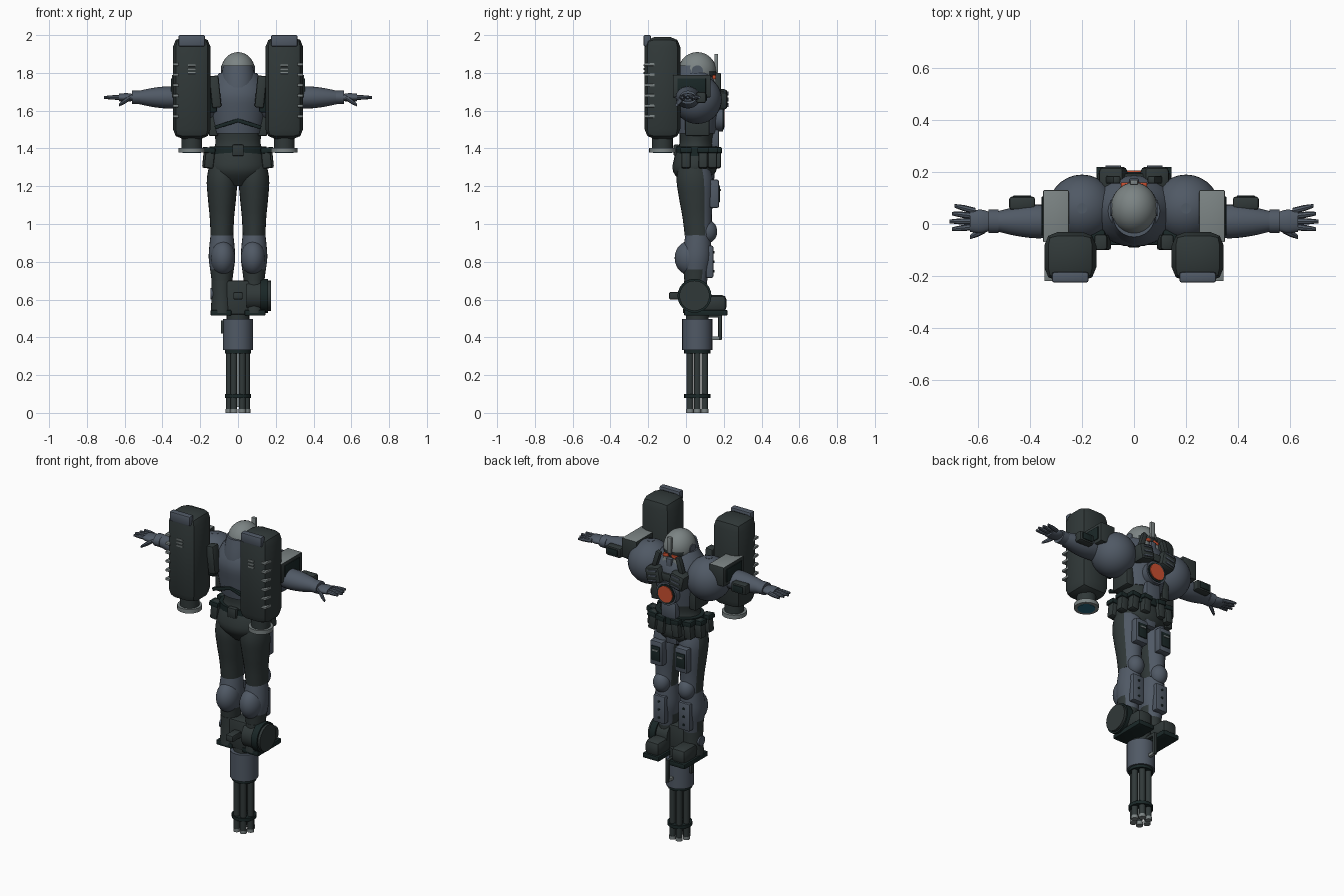
import bpy, bmesh, math
from mathutils import Vector, Matrix
from mathutils.geometry import interpolate_bezier

cube = bpy.data.objects.get("Cube")
if cube:
    bpy.data.objects.remove(cube, do_unlink=True)

OUT, FORWARD, UP = Vector((1, 0, 0)), Vector((0, 1, 0)), Vector((0, 0, 1))


def material(name, red, green, blue):
    made = bpy.data.materials.new(name)
    made.use_nodes = True
    colour = (red, green, blue, 1)
    made.diffuse_color = colour
    made.node_tree.nodes["Principled BSDF"].inputs["Base Color"].default_value = colour
    return made


DARK = material("dark green grey", .03, .04, .04)
SLATE = material("slate blue", .08, .1, .13)
LIGHT = material("light grey", .2, .23, .23)
BLACK = material("near black", .01, .02, .02)
ORANGE = material("glowing orange", .6, .08, .03)
BLUE = material("thruster blue", .02, .14, .22)


def finish(name, shape, materials, pair=False, rule=None):
    """Make an object, or a mirrored left and right pair, with faces coloured by a rule."""
    for side, prefix in ((1, "left_"), (-1, "right_")) if pair else ((1, ""),):
        copy = shape.copy()
        bmesh.ops.scale(copy, vec=(side, 1, 1), verts=copy.verts)
        bmesh.ops.recalc_face_normals(copy, faces=copy.faces)
        if rule:
            for face in copy.faces:
                face.material_index = int(rule(face.calc_center_median(), face.normal))
        mesh = bpy.data.meshes.new(prefix + name)
        copy.to_mesh(mesh)
        copy.free()
        part = bpy.data.objects.new(prefix + name, mesh)
        bpy.context.collection.objects.link(part)
        for entry in materials if isinstance(materials, list) else [materials]:
            mesh.materials.append(entry)
        bpy.ops.object.select_all(action='DESELECT')
        part.select_set(True)
        bpy.context.view_layer.objects.active = part
        bpy.ops.object.shade_smooth_by_angle(angle=math.radians(35))
    shape.free()


def box(name, centre, size, materials, tilt=0, soft=.2, **options):
    """Box with chamfered edges, tilted about the depth axis."""
    shape = bmesh.new()
    bmesh.ops.create_cube(shape, size=1)
    bmesh.ops.scale(shape, vec=size, verts=shape.verts)
    bmesh.ops.bevel(shape, geom=shape.edges[:], offset=min(size) * soft, segments=2,
                    profile=.5, affect='EDGES')
    shape.transform(Matrix.Translation(centre) @ Matrix.Rotation(tilt, 4, 'Y'))
    finish(name, shape, materials, **options)


def rod(name, centre, direction, radius, length, materials, **options):
    shape = bmesh.new()
    bmesh.ops.create_cone(shape, cap_ends=True, segments=24, radius1=radius,
                          radius2=radius, depth=length)
    turn = direction.to_track_quat('Z', 'Y').to_matrix().to_4x4()
    shape.transform(Matrix.Translation(centre) @ turn)
    finish(name, shape, materials, **options)


def ball(name, centre, radii, materials, **options):
    shape = bmesh.new()
    bmesh.ops.create_uvsphere(shape, u_segments=28, v_segments=20, radius=1)
    shape.transform(Matrix.Translation(centre) @ Matrix.Diagonal((*radii, 1)))
    finish(name, shape, materials, **options)


def limb(name, start, end, radii, materials, depth=1, sides=24, **options):
    """Skin smooth rings whose radii are spaced evenly from start to end."""
    start, end = Vector(start), Vector(end)
    span = end - start
    wide, deep = (FORWARD, UP) if abs(span.x) > abs(span.z) else (OUT, FORWARD)
    knots = [Vector(pair) for pair in enumerate(radii)]
    profile = []
    for i, (a, b) in enumerate(zip(knots, knots[1:])):
        before, after = knots[max(i - 1, 0)], knots[min(i + 2, len(knots) - 1)]
        profile += interpolate_bezier(a, a + (b - before) / 6, b - (after - a) / 6, b, 5)[:-1]
    profile.append(knots[-1])
    shape = bmesh.new()
    loops = []
    for point in profile:
        middle = start + span * (point[0] / (len(knots) - 1))
        angles = [math.tau * i / sides for i in range(sides)]
        loops.append([shape.verts.new(middle + point[1] * (
            wide * math.cos(w) + deep * depth * math.sin(w))) for w in angles])
    for low, high in zip(loops, loops[1:]):
        for i in range(sides):
            shape.faces.new((low[i - 1], low[i], high[i], high[i - 1]))
    shape.faces.new(loops[0])
    shape.faces.new(loops[-1])
    finish(name, shape, materials, **options)


# Torso, waist and belt
limb("torso", (0, .05, 1.48), (0, .05, 1.8), (.13, .15, .16, .1), SLATE, depth=.85)
limb("waist", (0, .04, 1.2), (0, .06, 1.5), (.06, .15, .15, .12, .13), DARK, depth=.75)
limb("belt", (0, .06, 1.36), (0, .06, 1.41), (.15, .15), BLACK, depth=.75)
limb("upper_back_collar", (0, 0, 1.6), (0, .03, 1.84), (.07, .09, .09, .08), SLATE)
box("belt_buckle", (0, -.05, 1.39), (.06, .03, .06), DARK)
box("groin_guard", (0, .12, 1.3), (.08, .06, .14), SLATE)
box("abdomen_plate", (0, .15, 1.45), (.1, .05, .1), SLATE)
box("flank_plate", (.13, .06, 1.54), (.05, .13, .15), DARK, pair=True)
box("back_strap", (.12, -.07, 1.7), (.05, .06, .17), DARK, tilt=.1, pair=True)
box("back_trim", (.06, -.07, 1.53), (.13, .02, .02), BLACK, tilt=.3, pair=True)
for x, y in ((.15, 0), (.16, .09), (.05, .16), (.12, .14)):
    pouch = Vector((x, y, 1.35))
    box("belt_pouch", pouch, (.05, .05, .11), DARK, tilt=-.1, pair=True)
    box("pouch_flap", pouch + UP * .04, (.06, .06, .03), BLACK, tilt=-.1, pair=True)

# Head and face mask
head = Vector((0, .06, 1.81))
ball("helmet", head, (.09, .1, .1), [LIGHT, DARK],
     rule=lambda c, n: c.z < head.z - .03 or (c.z < head.z and n.y > .6))
limb("jaw", head - UP * .13, head, (.06, .08, .08), DARK)
box("face_snout", (0, .15, 1.73), (.04, .05, .08), SLATE)
box("forehead_crest", (0, .16, 1.85), (.03, .02, .1), LIGHT)
box("eye_slit", (.03, .15, 1.78), (.04, .02, .02), ORANGE, tilt=.2, pair=True)
box("cheek_plate", (.04, .14, 1.73), (.03, .04, .08), LIGHT, tilt=-.2, pair=True)
rod("ear_disc", head + OUT * .08, OUT, .03, .02, SLATE, pair=True)

# Chest reactor and vented chest panels
chest = Vector((0, .17, 1.56))
rod("reactor_ring", chest, FORWARD, .07, .05, SLATE)
rod("reactor_bezel", chest, FORWARD, .06, .06, BLACK)
rod("reactor_core", chest, FORWARD, .05, .07, ORANGE)
panel = chest + OUT * .08 + UP * .1
box("upper_chest_bar", chest + UP * .1, (.2, .05, .05), DARK)
box("chest_panel", panel, (.1, .1, .1), DARK, tilt=.2, pair=True)
box("collar_post", panel + UP * .09, (.03, .03, .1), DARK, tilt=-.3, pair=True)
for level in (-1, 0, 1):
    box("chest_vent", panel + FORWARD * .05 + UP * level * .03, (.06, .01, .01), SLATE,
        tilt=.2, pair=True)

# Shoulders and arms
shoulder = Vector((.2, .06, 1.66))
ball("shoulder", shoulder, (.13, .13, .13), SLATE, pair=True)
rod("shoulder_bolt", shoulder + UP * .1, UP, .02, .06, SLATE, pair=True)
cover = Vector((.3, .03, 1.73))
box("shoulder_box", cover, (.1, .2, .12), [DARK, LIGHT], soft=.05, pair=True,
    rule=lambda c, n: n.z > .5)
box("shoulder_box_panel", cover + OUT * .05, (.01, .15, .08), BLACK, pair=True)
wrist = Vector((.54, .01, 1.67))
limb("forearm", wrist - OUT * .25, wrist, (.06, .065, .055, .035), SLATE, depth=.9, pair=True)
limb("glove_cuff", wrist - OUT * .02, wrist + OUT * .02, (.045, .045), SLATE,
     depth=.8, pair=True)
device = wrist + Vector((-.11, .07, 0))
box("wrist_device", device, (.1, .05, .06), DARK, pair=True)
box("wrist_screen", device + FORWARD * .02, (.07, .02, .04), BLACK, pair=True)

# Hands
limb("palm", wrist, wrist + OUT * .09, (.03, .045, .04), SLATE, depth=.5, pair=True)
for k in range(4):
    knuckle = wrist + OUT * .07 + FORWARD * .02 * (k - 1)
    reach = OUT * (.1 - abs(k - 1) * .01) + FORWARD * .01 * (k - 1)
    limb("finger", knuckle, knuckle + reach, (.012, .012, .007), SLATE, sides=8, pair=True)
limb("thumb", wrist + OUT * .03 - FORWARD * .03, (.63, -.05, 1.63), (.014, .014, .008),
     SLATE, sides=8, pair=True)

# Thruster pods
pod = Vector((.245, -.125, 1.72))
box("thruster_pod", pod, (.2, .19, .54), DARK, soft=.28, pair=True)
box("pod_rear_cap", pod + Vector((0, -.08, .25)), (.14, .04, .06), SLATE, pair=True)
nozzle = pod - UP * .33
rod("pod_neck", nozzle + UP * .04, UP, .055, .08, DARK, pair=True)
rod("nozzle_ring", nozzle, UP, .07, .025, LIGHT, pair=True)
rod("nozzle_glow", nozzle, UP, .05, .03, BLUE, pair=True)
box("pod_mount", (.16, -.05, 1.66), (.1, .06, .14), BLACK, pair=True)
for k in range(6):
    box("pod_fin", (.33, -.19, 1.57 + k * .055), (.03, .06, .015), LIGHT, pair=True)
for k in range(3):
    box("pod_vent", pod + Vector((0, -.095, .08 + k * .02)), (.04, .01, .01), LIGHT, pair=True)

# Legs, slate at the front and around the calves
hip, knee, ankle = Vector((.085, .04, 1.34)), Vector((.085, .065, .94)), Vector((.085, .05, .66))
limb("thigh", hip, knee, (.06, .08, .075, .065, .06), [DARK, SLATE], depth=1.2, pair=True,
     rule=lambda c, n: n.y > .35)
limb("lower_leg", knee + UP * .04, ankle, (.055, .065, .07, .06, .05), [DARK, SLATE],
     depth=1.1, pair=True, rule=lambda c, n: n.y > .35 or c.z > .76)
ball("calf_muscle", (.08, .02, .82), (.065, .08, .09), SLATE, pair=True)
ball("knee_pad", knee + Vector((0, .05, .02)), (.05, .05, .06), SLATE, pair=True)
shin = ankle + Vector((0, .075, .14))
box("shin_guard", shin, (.08, .04, .17), SLATE, pair=True)
for level in (-1, 0, 1):
    rod("shin_stud", shin + FORWARD * .02 + UP * level * .05, FORWARD, .007, .01, BLACK,
        pair=True)
case = hip + Vector((0, .11, -.18))
box("thigh_case", case, (.085, .05, .15), SLATE, pair=True)
box("thigh_case_panel", case + FORWARD * .025, (.06, .01, .09), BLACK, pair=True)
box("thigh_case_label", case + FORWARD * .03 + UP * .02, (.04, .01, .01), LIGHT, pair=True)

# Boots
limb("boot_shaft", ankle - UP * .13, ankle + UP * .04, (.06, .055, .055), DARK,
     depth=1.1, pair=True)
box("boot_foot", (.09, .145, .58), (.1, .14, .09), DARK, soft=.3, pair=True)
box("boot_sole", (.09, .105, .53), (.11, .23, .03), BLACK, pair=True)
rod("ankle_disc", ankle + OUT * .04 - UP * .03, OUT, .03, .04, SLATE, pair=True)

# Rotary gun with its drum and housing
drum = Vector((.11, .045, .62))
rod("ammo_drum", drum, OUT, .08, .13, DARK)
rod("drum_rim", drum + OUT * .03, OUT, .09, .04, BLACK)
box("gun_receiver", (0, .045, .61), (.12, .1, .18), DARK, soft=.1)
box("gun_rear_grip", (0, -.04, .62), (.05, .1, .04), DARK)
gun = Vector((0, .06, .415))
rod("gun_housing", gun, UP, .08, .165, SLATE)
rod("gun_neck", gun + UP * .1, UP, .06, .1, DARK)
rod("housing_lip", gun - UP * .09, UP, .07, .02, BLACK)
box("housing_side_rail", gun - OUT * .08 + UP * .04, (.02, .03, .07), DARK)
box("gun_handle", gun + FORWARD * .12 + UP * .04, (.02, .02, .14), DARK)
for drop, finish_colour in ((-.02, LIGHT), (.1, DARK)):
    box("handle_bracket", gun + FORWARD * .09 + UP * drop, (.02, .07, .02), finish_colour)

# Barrels around the spindle
rod("barrel_spindle", (0, .06, .18), UP, .016, .3, LIGHT)
rod("barrel_clamp", (0, .06, .09), UP, .07, .02, BLACK)
for k in range(6):
    ring = Matrix.Rotation(math.tau * k / 6, 3, 'Z') @ OUT * .045
    rod("barrel", ring + Vector((0, .06, .17)), UP, .018, .32, DARK)
    rod("muzzle", ring + Vector((0, .06, .01)), UP, .02, .02, LIGHT)
